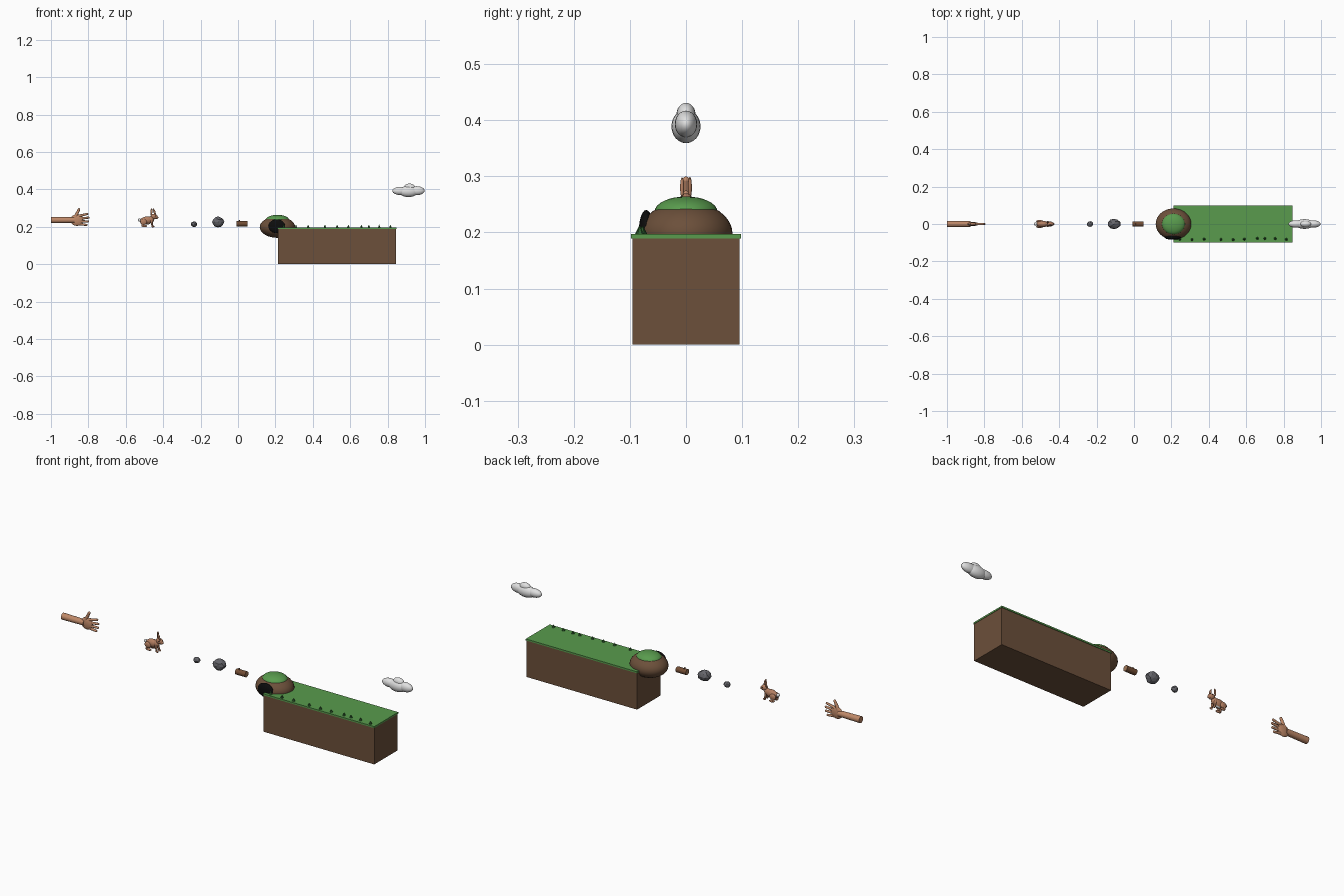
import bpy, math, random
from mathutils import Vector

if "Cube" in bpy.data.objects:
    bpy.data.objects.remove(bpy.data.objects["Cube"])

random.seed(4)


def material(name, rgb):
    m = bpy.data.materials.new(name)
    m.diffuse_color = (*rgb, 1)
    m.use_nodes = True
    m.node_tree.nodes["Principled BSDF"].inputs["Base Color"].default_value = m.diffuse_color
    return m


DIRT = material("dirt brown", (0.15, 0.08, 0.043))
GRASS = material("grass green", (0.10, 0.33, 0.075))
TUFT = material("dark green", (0.03, 0.13, 0.03))
BLACK = material("hole black", (0.004, 0.004, 0.004))
STONE = material("stone grey", (0.13, 0.13, 0.145))
BARK = material("bark brown", (0.17, 0.075, 0.035))
WOOD = material("cut wood", (0.36, 0.19, 0.10))
SKIN = material("skin", (0.52, 0.25, 0.14))
FUR = material("fur tan", (0.45, 0.21, 0.12))
WHITE = material("soft white", (0.75, 0.75, 0.75))


def finish(name, mat, smooth=True):
    o = bpy.context.object
    o.name = name
    o.data.materials.append(mat)
    if smooth:
        bpy.ops.object.shade_smooth_by_angle(angle=math.radians(40))
    return o


def blob(name, mat, loc, size, tilt=0, seg=20, rings=12):
    """Ellipsoid, tilted about y."""
    bpy.ops.mesh.primitive_uv_sphere_add(segments=seg, ring_count=rings, radius=1, location=loc)
    o = bpy.context.object
    o.scale = size
    o.rotation_euler = (0, math.radians(tilt), 0)
    return finish(name, mat)


def rod(name, mat, a, b, r1, r2, sides=12):
    """Tapered rod from a to b."""
    a, b = Vector(a), Vector(b)
    bpy.ops.mesh.primitive_cone_add(vertices=sides, radius1=r1, radius2=r2,
                                    depth=(b - a).length, location=(a + b) / 2)
    bpy.context.object.rotation_euler = (b - a).to_track_quat('Z', 'Y').to_euler()
    return finish(name, mat)


def box(name, mat, lo, hi):
    lo, hi = Vector(lo), Vector(hi)
    bpy.ops.mesh.primitive_cube_add(size=1, location=(lo + hi) / 2)
    bpy.context.object.scale = hi - lo
    return finish(name, mat, False)


# Ground block with turf layer
box("dirt_block", DIRT, (0.213, -0.095, 0), (0.845, 0.095, 0.192))
box("turf", GRASS, (0.211, -0.098, 0.189), (0.847, 0.098, 0.197))

# Small tufts along the front edge
for i, x in enumerate((0.245, 0.31, 0.375, 0.465, 0.53, 0.59, 0.66, 0.70, 0.755, 0.815)):
    y = -0.08 + random.uniform(-0.004, 0.004)
    rod(f"tuft_{i}", TUFT, (x, y, 0.196), (x, y, 0.212), 0.008, 0, 6)

# Burrow mound, grassy cap and entrance
blob("burrow_mound", DIRT, (0.211, 0, 0.198), (0.095, 0.083, 0.057), seg=32, rings=16)
blob("burrow_cap", GRASS, (0.211, 0, 0.237), (0.062, 0.056, 0.027), seg=32, rings=16)
blob("burrow_hole", BLACK, (0.208, -0.071, 0.203), (0.045, 0.013, 0.037))

# Log with pale cut ends and a stub
log = rod("log", BARK, (-0.008, 0, 0.216), (0.05, 0, 0.216), 0.0145, 0.0145, 12)
log.data.materials.append(WOOD)
for p in log.data.polygons:
    if abs(p.normal.z) > 0.9:
        p.material_index = 1
rod("log_stub", BARK, (0.01, 0, 0.226), (0.006, 0, 0.237), 0.004, 0.003, 8)

# Faceted stones
for name, x, z, r in (("large_stone", -0.106, 0.226, 0.034), ("small_stone", -0.235, 0.214, 0.018)):
    bpy.ops.mesh.primitive_ico_sphere_add(subdivisions=2, radius=r, location=(x, 0, z))
    o = finish(name, STONE, False)
    for v in o.data.vertices:
        v.co *= random.uniform(0.88, 1.04)
    o.scale = (1, 0.85, 0.88)

# Cloud puffs
for i, (x, z, rx, ry, rz) in enumerate((
        (0.912, 0.389, 0.052, 0.026, 0.030), (0.868, 0.392, 0.043, 0.020, 0.022),
        (0.955, 0.393, 0.043, 0.020, 0.024), (0.918, 0.410, 0.030, 0.017, 0.021))):
    blob(f"cloud_puff_{i}", WHITE, (x, 0, z), (rx, ry, rz))

# Arm and open hand
rod("forearm", SKIN, (-1.0, 0, 0.236), (-0.875, 0, 0.236), 0.017, 0.015, 20)
blob("palm", SKIN, (-0.862, 0, 0.236), (0.034, 0.0105, 0.031))
for i, (z0, z1, x1) in enumerate(((0.257, 0.269, -0.805), (0.243, 0.249, -0.799),
                                  (0.229, 0.229, -0.801), (0.216, 0.210, -0.810))):
    rod(f"finger_{i}", SKIN, (-0.855, 0, z0), (x1, 0, z1), 0.0072, 0.0055)
    blob(f"fingertip_{i}", SKIN, (x1, 0, z1), (0.0056,) * 3, seg=12, rings=8)
rod("thumb", SKIN, (-0.872, 0, 0.248), (-0.850, 0, 0.293), 0.0095, 0.0065)
blob("thumb_tip", SKIN, (-0.850, 0, 0.293), (0.0066,) * 3, seg=12, rings=8)

# Rabbit body and head
blob("rabbit_body", FUR, (-0.490, 0, 0.234), (0.035, 0.017, 0.021), -8)
blob("rabbit_chest", FUR, (-0.467, 0, 0.238), (0.018, 0.014, 0.018))
blob("rabbit_head", FUR, (-0.448, 0, 0.255), (0.019, 0.0125, 0.0145), 12)
blob("rabbit_muzzle", FUR, (-0.435, 0, 0.250), (0.009, 0.008, 0.008))
blob("rabbit_tail", WHITE, (-0.526, 0, 0.236), (0.009, 0.009, 0.009), seg=12, rings=8)
blob("rabbit_belly", WHITE, (-0.490, 0, 0.224), (0.024, 0.010, 0.0125))

# Rabbit paired parts
for side, s in (("right", -1), ("left", 1)):
    blob(f"{side}_ear", FUR, (-0.455 + 0.008 * s * -1, s * 0.007, 0.280),
         (0.0055, 0.0035, 0.019), -12 * s * -1 - 8)
    blob(f"{side}_thigh", FUR, (-0.505, s * 0.014, 0.226), (0.018, 0.008, 0.016))
    blob(f"{side}_hind_foot", FUR, (-0.500, s * 0.015, 0.204), (0.015, 0.0055, 0.006))
    rod(f"{side}_hind_leg", FUR, (-0.512, s * 0.015, 0.204), (-0.507, s * 0.014, 0.220), 0.005, 0.007, 10)
    rod(f"{side}_front_leg", FUR, (-0.458, s * 0.010, 0.203), (-0.463, s * 0.009, 0.234), 0.0042, 0.0065, 10)
    blob(f"{side}_front_paw", FUR, (-0.455, s * 0.010, 0.202), (0.008, 0.005, 0.005), seg=12, rings=8)
    blob(f"{side}_eye", BLACK, (-0.443, s * 0.0115, 0.258), (0.0024, 0.0018, 0.0024), seg=10, rings=6)
